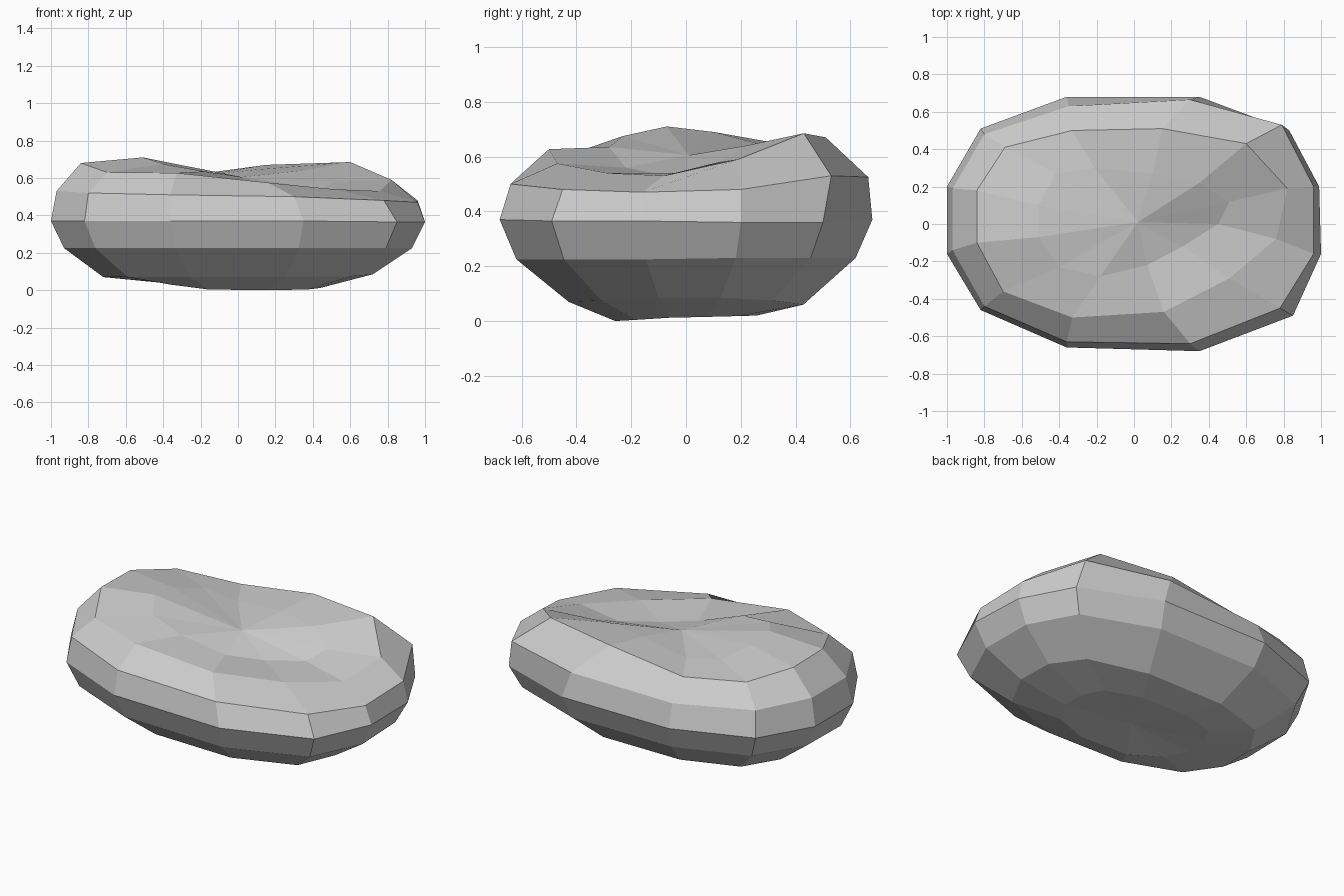
import bpy, bmesh

# Outline of the widest ring, counter-clockwise from the right side
OUTLINE = [(.99, .2), (.83, .5), (.35, .68), (-.36, .68), (-.82, .51), (-1, .2),
           (-1, -.16), (-.82, -.46), (-.36, -.66), (.35, -.68), (.85, -.49), (1, -.16)]
N = len(OUTLINE)


def scaled(sx, sy, heights):
    """Ring that follows the outline at a smaller size."""
    return [(x * sx, y * sy, z) for (x, y), z in zip(OUTLINE, heights)]


rings = [
    # underside, from the flat base outward
    scaled(.44, .38, [.015, .018, .02, .025, .035, .045, .045, .03, .004, 0, .004, .012]),
    scaled(.72, .63, [.085, .075, .06, .06, .065, .07, .07, .07, .07, .07, .075, .085]),
    scaled(.93, .91, [.23] * 6 + [.225] * 6),
    # widest ring and bevelled shoulder
    scaled(1, 1, [.36] * 2 + [.37] * 8 + [.365] * 2),
    [(.96, .2, .48), (.79, .53, .53), (.3, .665, .525), (-.35, .63, .5),
     (-.8, .48, .52), (-.97, .19, .53), (-.97, -.14, .53), (-.8, -.44, .52),
     (-.36, -.63, .51), (.3, -.64, .5), (.78, -.45, .48), (.96, -.16, .47)],
    # uneven upper rim
    [(.82, .19, .59), (.6, .43, .685), (.15, .51, .67), (-.33, .5, .605),
     (-.69, .41, .635), (-.84, .18, .675), (-.84, -.1, .68), (-.7, -.36, .63),
     (-.33, -.5, .627), (.16, -.47, .575), (.51, -.29, .54), (.76, -.08, .53)],
    # dished inner ring
    [(.51, .12, .58), (.35, .22, .64), (.1, .27, .645), (-.21, .3, .61),
     (-.42, .27, .645), (-.51, .1, .69), (-.51, -.07, .71), (-.4, -.23, .675),
     (-.18, -.28, .635), (.07, -.22, .56), (.26, -.12, .54), (.45, 0, .54)],
]

# Stone: rings joined with quads, closed with fans
bm = bmesh.new()
loops = [[bm.verts.new(p) for p in ring] for ring in rings]
for low, high in zip(loops, loops[1:]):
    for i in range(N):
        j = (i + 1) % N
        bm.faces.new((low[i], low[j], high[j], high[i]))
for loop, centre in ((loops[0], (.02, 0, .02)), (loops[-1], (.02, .01, .605))):
    pole = bm.verts.new(centre)
    for i in range(N):
        bm.faces.new((loop[i], loop[(i + 1) % N], pole))
bmesh.ops.recalc_face_normals(bm, faces=bm.faces)
mesh = bpy.data.meshes.new("stone")
bm.to_mesh(mesh)
bm.free()
stone = bpy.data.objects.new("stone", mesh)
bpy.context.collection.objects.link(stone)
